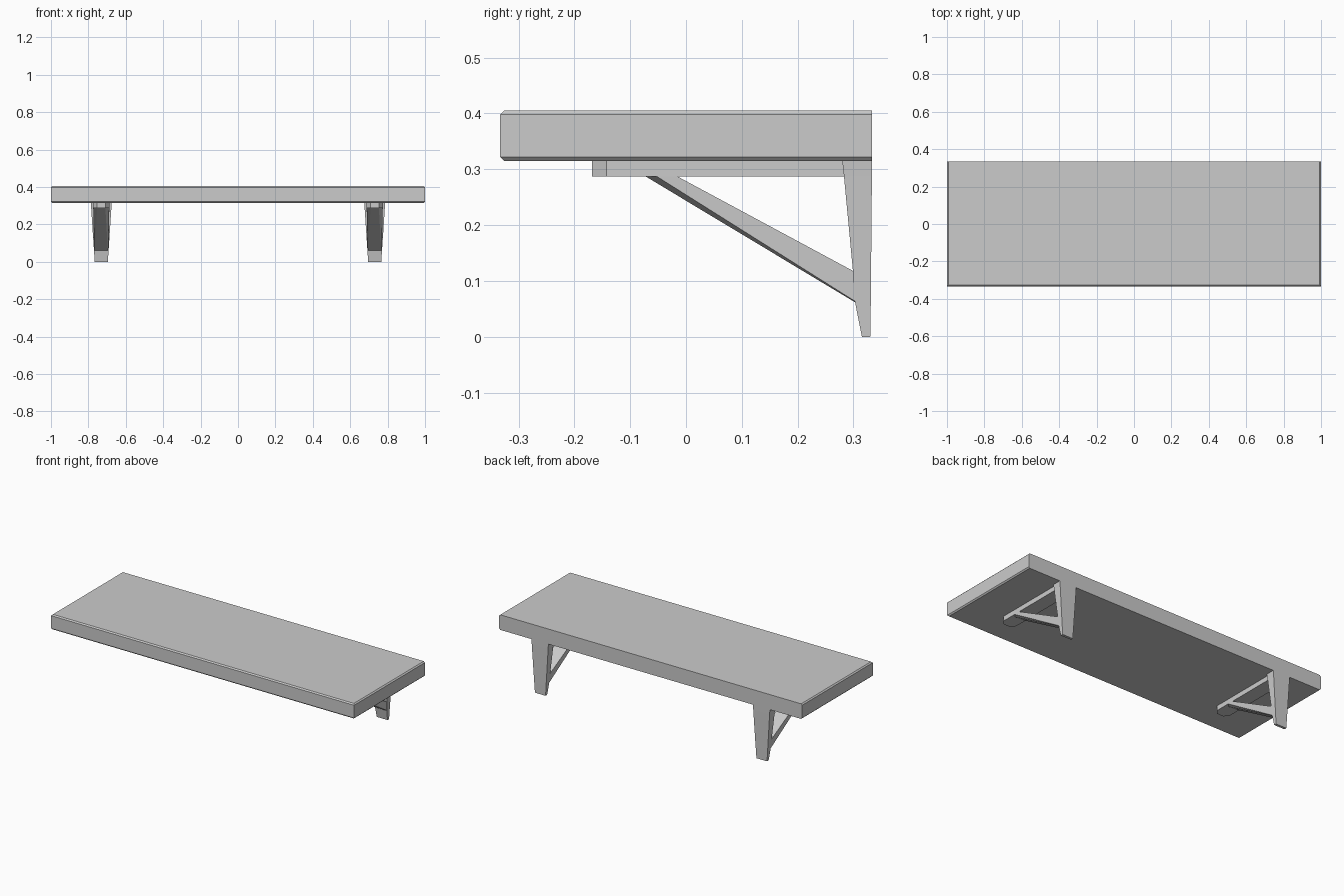
import bpy, bmesh

if "Cube" in bpy.data.objects:
    bpy.data.objects.remove(bpy.data.objects["Cube"])

BRACKET_X = 0.731


def loft(name, rings, mirror=False):
    """Skin a stack of equal-length rings and cap both ends."""
    bm = bmesh.new()
    loops = [[bm.verts.new(p) for p in ring] for ring in rings]
    n = len(loops[0])
    for a, b in zip(loops, loops[1:]):
        for i in range(n):
            j = (i + 1) % n
            bm.faces.new((a[i], a[j], b[j], b[i]))
    bm.faces.new(loops[0][::-1])
    bm.faces.new(loops[-1])
    bmesh.ops.recalc_face_normals(bm, faces=bm.faces[:])
    mesh = bpy.data.meshes.new(name)
    bm.to_mesh(mesh)
    bm.free()
    obj = bpy.data.objects.new(name, mesh)
    bpy.context.collection.objects.link(obj)
    if mirror:
        obj.modifiers.new("mirror", 'MIRROR').use_axis[0] = True
    return obj


def rect(hw, y0, y1, z, cx=0.0):
    return [(cx - hw, y0, z), (cx + hw, y0, z), (cx + hw, y1, z), (cx - hw, y1, z)]


def outline(half, cx):
    """Close a symmetric section from its +x half points (hw, y, z)."""
    return ([(cx + w, y, z) for w, y, z in half]
            + [(cx - w, y, z) for w, y, z in reversed(half)])


# Shelf board: chamfered at front and sides, flush at the back
C = 0.007
loft("shelf_board", [rect(1 - i, -0.333 + i, 0.333, z) for i, z in
                     ((C, 0.315), (0, 0.315 + C), (0, 0.405 - C), (C, 0.405))])

# Upright of each bracket, tapering to the foot
loft("bracket_upright", [rect(hw, y0, y1, z, BRACKET_X) for z, y0, y1, hw in (
    (0.0, 0.315, 0.330, 0.035),
    (0.061, 0.303, 0.331, 0.039),
    (0.118, 0.299, 0.3315, 0.043),
    (0.287, 0.283, 0.333, 0.054),
    (0.315, 0.280, 0.333, 0.056))], mirror=True)

# Horizontal arm with clipped front corners
loft("bracket_arm", [outline([(0.022, -0.168, z), (0.043, -0.142, z),
                              (0.043, 0.290, z)], BRACKET_X)
                     for z in (0.287, 0.315)], mirror=True)

# Diagonal strut, its lower chamfer fading out towards the upright
loft("bracket_strut", [
    outline([(0.022, -0.072, 0.287), (0.043, -0.052, 0.287),
             (0.043, -0.015, 0.287)], BRACKET_X),
    outline([(0.035, 0.304, 0.061), (0.037, 0.304, 0.063),
             (0.040, 0.301, 0.117)], BRACKET_X)], mirror=True)
